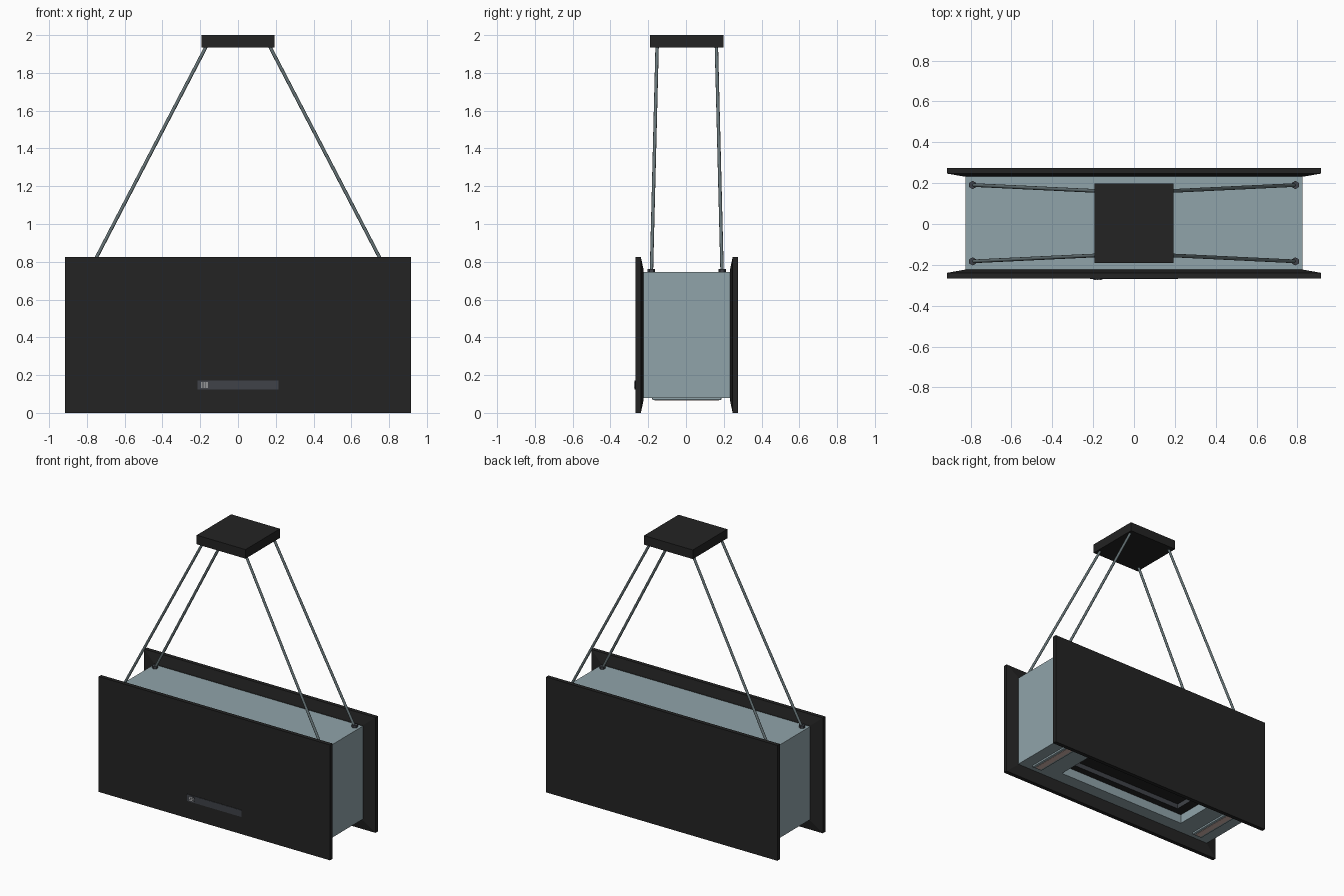
import bpy, bmesh, math
from mathutils import Vector

if "Cube" in bpy.data.objects:
    bpy.data.objects.remove(bpy.data.objects["Cube"])

YC = 0.004  # small shift so the control knob stays inside the centred bounds


def material(name, rgb):
    m = bpy.data.materials.new(name)
    m.diffuse_color = (*rgb, 1)
    m.use_nodes = True
    m.node_tree.nodes["Principled BSDF"].inputs["Base Color"].default_value = m.diffuse_color
    return m


BLACK = material("black_glass", (0.017, 0.017, 0.017))
STEEL = material("blue_grey_steel", (0.28, 0.37, 0.40))
ROD = material("dark_steel", (0.13, 0.17, 0.18))
CHARCOAL = material("charcoal", (0.05, 0.055, 0.065))
WARM = material("warm_lens", (0.65, 0.48, 0.43))
WHITE = material("white_icon", (0.8, 0.8, 0.8))


def finish(name, bm, mats):
    bmesh.ops.recalc_face_normals(bm, faces=bm.faces)
    me = bpy.data.meshes.new(name)
    bm.to_mesh(me)
    bm.free()
    for m in mats:
        me.materials.append(m)
    ob = bpy.data.objects.new(name, me)
    bpy.context.collection.objects.link(ob)
    return ob


def box(name, lo, hi, mat, bevel=0):
    bm = bmesh.new()
    bmesh.ops.create_cube(bm, size=1)
    for v in bm.verts:
        v.co = [lo[i] + (v.co[i] + 0.5) * (hi[i] - lo[i]) for i in range(3)]
    if bevel:
        bmesh.ops.bevel(bm, geom=bm.edges[:], offset=bevel, segments=2, affect='EDGES', profile=0.5)
    return finish(name, bm, [mat])


def rod(name, a, b, r, mat, sides=12):
    a, b = Vector(a), Vector(b)
    bm = bmesh.new()
    bmesh.ops.create_cone(bm, cap_ends=True, segments=sides, radius1=r, radius2=r, depth=(b - a).length)
    ob = finish(name, bm, [mat])
    ob.location = (a + b) / 2
    ob.rotation_euler = (b - a).to_track_quat('Z', 'Y').to_euler()
    return ob


def loft(name, rings, mats, indices):
    """Join successive four-point rings, capping both ends."""
    bm = bmesh.new()
    loops = [[bm.verts.new(p) for p in ring] for ring in rings]
    bm.faces.new(loops[0]).material_index = indices[0]
    for k, (p, q) in enumerate(zip(loops, loops[1:])):
        for i in range(4):
            j = (i + 1) % 4
            bm.faces.new((p[i], p[j], q[j], q[i])).material_index = indices[k + 1]
    bm.faces.new(loops[-1]).material_index = indices[-1]
    return finish(name, bm, mats)


def flat_ring(hx, hy, z):
    return [(x * hx, YC + y * hy, z) for x, y in ((-1, -1), (1, -1), (1, 1), (-1, 1))]


def upright_ring(hx, y, z0, z1):
    return [(-hx, y, z0), (hx, y, z0), (hx, y, z1), (-hx, y, z1)]


# Main body with a stepped extraction recess underneath
loft("hood_body",
     [flat_ring(0.825, 0.228, 0.745), flat_ring(0.825, 0.228, 0.08),
      flat_ring(0.52, 0.135, 0.08), flat_ring(0.52, 0.135, 0.145),
      flat_ring(0.45, 0.085, 0.145), flat_ring(0.45, 0.085, 0.18)],
     [STEEL, BLACK, CHARCOAL], [0, 0, 0, 0, 1, 2, 1])

# Front and back panels, chamfered on the inside
for s, label in ((-1, "front"), (1, "back")):
    loft(label + "_panel",
         [upright_ring(0.915, YC + s * 0.271, 0, 0.825),
          upright_ring(0.915, YC + s * 0.243, 0, 0.825),
          upright_ring(0.83, YC + s * 0.228, 0.07, 0.755)],
         [BLACK], [0] * 4)

# Ceiling plate
box("ceiling_plate", (-0.193, YC - 0.195, 1.935), (0.193, YC + 0.195, 2.0), BLACK)

# Suspension rods with their fixings, and the light strips
for sx in (-1, 1):
    for sy in (-1, 1):
        foot = (sx * 0.79, YC + sy * 0.187, 0.745)
        ob = rod("suspension_rod", foot, (sx * 0.168, YC + sy * 0.157, 1.94), 0.009, ROD)
        for p in ob.data.polygons:
            p.use_smooth = len(p.vertices) == 4
        rod("rod_fixing", foot, (foot[0], foot[1], 0.763), 0.02, CHARCOAL, 6)
    x = sx * 0.70
    box("light_frame", (x - 0.04, YC - 0.183, 0.067), (x + 0.04, YC + 0.183, 0.085), STEEL, 0.006)
    box("light_lens", (x - 0.022, YC - 0.17, 0.065), (x + 0.022, YC + 0.17, 0.07), WARM)

# Control strip with a round knob and small icon marks
front = YC - 0.271
box("control_strip", (-0.215, front - 0.003, 0.124), (0.215, front + 0.002, 0.172), CHARCOAL)
rod("control_knob", (-0.178, front + 0.002, 0.148), (-0.178, front - 0.006, 0.148), 0.024, CHARCOAL, 24)
for i in range(3):
    for j in range(3):
        x, z = -0.178 + (i - 1) * 0.014, 0.148 + (j - 1) * 0.01
        box("icon_mark", (x - 0.005, front - 0.008, z - 0.003), (x + 0.005, front - 0.006, z + 0.003), WHITE)
